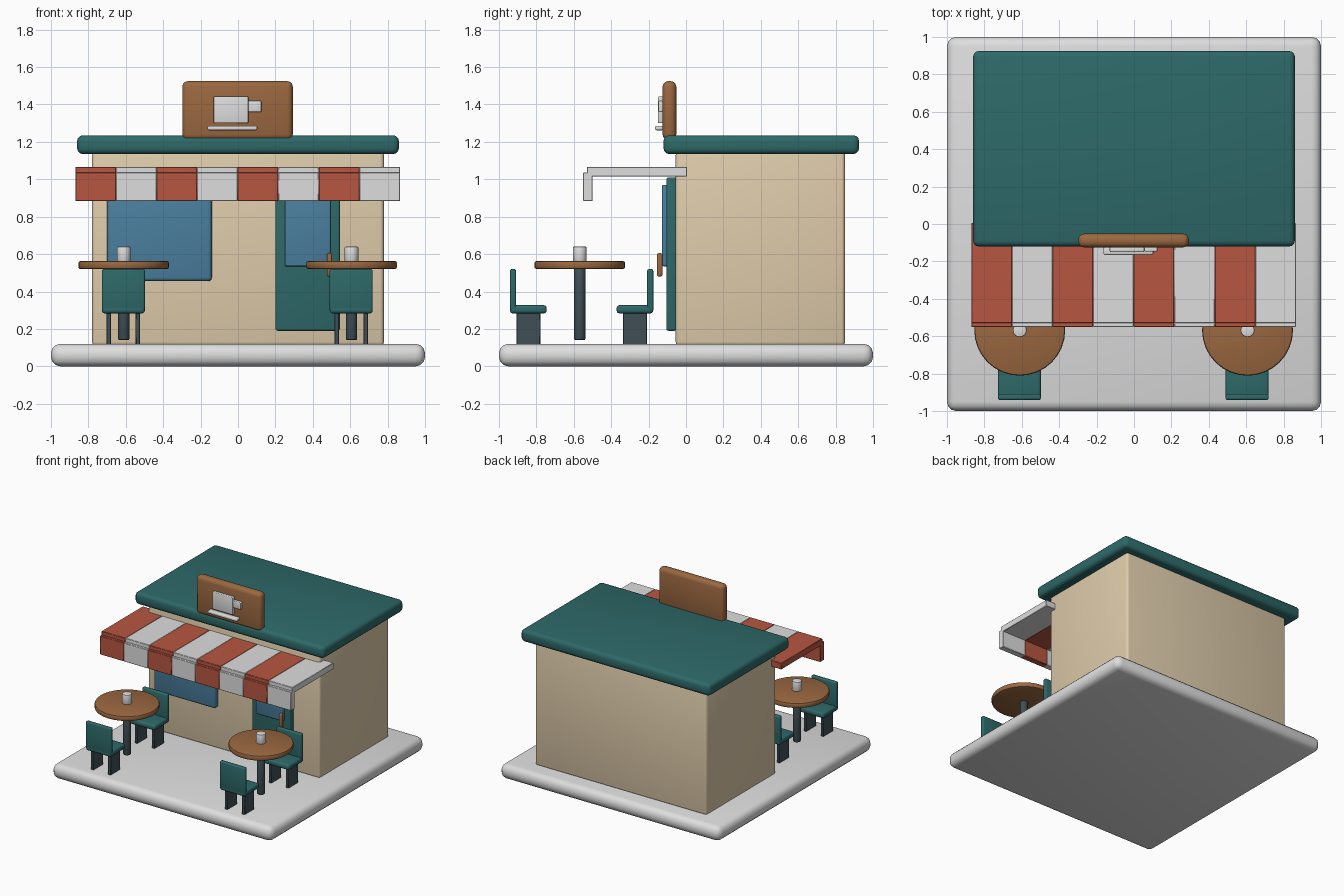
import bpy
import bmesh
from mathutils import Matrix, Vector
from math import radians

default = bpy.data.objects.get("Cube")
if default:
    bpy.data.objects.remove(default, do_unlink=True)


def material(name, *srgb):
    linear = [((c / 255 + 0.055) / 1.055) ** 2.4 for c in srgb] + [1.0]
    mat = bpy.data.materials.new(name)
    mat.use_nodes = True
    mat.diffuse_color = linear
    bsdf = mat.node_tree.nodes["Principled BSDF"]
    bsdf.inputs["Base Color"].default_value = linear
    bsdf.inputs["Roughness"].default_value = 0.8
    return mat


WHITE = material("white", 222, 222, 222)
TEAL = material("teal", 46, 105, 105)
BEIGE = material("beige", 223, 204, 171)
RED = material("red", 184, 86, 64)
BROWN = material("brown", 155, 104, 64)
BLUE = material("glass blue", 75, 128, 160)
DARK = material("dark grey", 64, 79, 86)


def finish(name, bm, mat):
    mesh = bpy.data.meshes.new(name)
    bm.to_mesh(mesh)
    bm.free()
    mesh.materials.append(mat)
    obj = bpy.data.objects.new(name, mesh)
    bpy.context.collection.objects.link(obj)
    bpy.ops.object.select_all(action="DESELECT")
    obj.select_set(True)
    bpy.context.view_layer.objects.active = obj
    bpy.ops.object.shade_smooth_by_angle(angle=radians(40))
    return obj


def box(name, mat, x, y, z, bevel=0.0, segments=3):
    """Rounded box spanning the (low, high) pairs x, y and z."""
    bm = bmesh.new()
    bmesh.ops.create_cube(bm, size=1)
    spans = (x, y, z)
    bm.transform(Matrix.Translation([sum(s) / 2 for s in spans])
                 @ Matrix.Diagonal([s[1] - s[0] for s in spans] + [1]))
    if bevel:
        bmesh.ops.bevel(bm, geom=bm.edges[:], offset=bevel, segments=segments,
                        profile=0.5, affect="EDGES")
    return finish(name, bm, mat)


def cylinder(name, mat, x, y, z, radius, bevel, sides=32):
    """Upright disc or post with softened rims."""
    bm = bmesh.new()
    bmesh.ops.create_cone(bm, cap_ends=True, segments=sides, radius1=radius,
                          radius2=radius, depth=z[1] - z[0])
    bm.transform(Matrix.Translation(Vector((x, y, sum(z) / 2))))
    rims = [e for e in bm.edges if abs(e.verts[0].co.z - e.verts[1].co.z) < 1e-5]
    bmesh.ops.bevel(bm, geom=rims, offset=bevel, segments=2, profile=0.5,
                    affect="EDGES")
    return finish(name, bm, mat)


# Pavement, walls and roof
box("pavement", WHITE, (-1, 1), (-1, 1), (0, 0.12), 0.05)
box("walls", BEIGE, (-0.78, 0.78), (-0.055, 0.85), (0.11, 1.15), 0.02)
box("roof", TEAL, (-0.86, 0.86), (-0.12, 0.925), (1.135, 1.235), 0.03)

# Window and door
box("shop_window", BLUE, (-0.70, -0.14), (-0.10, -0.04), (0.455, 0.98), 0.02)
box("door", TEAL, (0.20, 0.545), (-0.105, -0.05), (0.19, 1.01), 0.012)
box("door_glass", BLUE, (0.25, 0.495), (-0.128, -0.095), (0.535, 0.97), 0.008)
box("door_handle", BROWN, (0.475, 0.502), (-0.155, -0.125), (0.48, 0.605), 0.01)

# Sign board with a raised cup and saucer
box("sign_board", BROWN, (-0.298, 0.293), (-0.125, -0.052), (1.21, 1.525), 0.03)
box("sign_cup", WHITE, (-0.13, 0.055), (-0.15, -0.122), (1.30, 1.443), 0.006)
box("sign_cup_handle", WHITE, (0.055, 0.125), (-0.148, -0.122), (1.36, 1.42), 0.006)
box("sign_saucer", WHITE, (-0.163, 0.103), (-0.165, -0.122), (1.262, 1.286), 0.008)

# Striped awning: a flat strip and a hanging flap per stripe
STRIPES, LEFT, WIDTH = 8, -0.87, 0.217
for i in range(STRIPES):
    colour = WHITE if i % 2 else RED
    span = (LEFT + i * WIDTH, LEFT + (i + 1) * WIDTH)
    box(f"awning_strip_{i + 1}", colour, span, (-0.53, 0.005), (1.015, 1.067), 0.003, 1)
    box(f"awning_flap_{i + 1}", colour, span, (-0.55, -0.50), (0.883, 1.037), 0.003, 1)


def chair(name, x, y, back):
    """Chair centred on x, y; back is the y direction of its backrest."""
    outer = y + back * 0.098
    box(name + "_seat", TEAL, (x - 0.115, x + 0.115), (y - 0.098, y + 0.098),
        (0.283, 0.327), 0.015)
    box(name + "_backrest", TEAL, (x - 0.115, x + 0.115),
        tuple(sorted((outer, outer - back * 0.033))), (0.30, 0.52), 0.01)
    for side, label in ((-1, "right"), (1, "left")):
        leg = x + side * 0.078
        box(f"{name}_{label}_leg", DARK, (leg - 0.012, leg + 0.012),
            (y - 0.064, y + 0.064), (0.115, 0.29), 0.003, 1)


# Two tables, each with a cup and two facing chairs
for x, label in ((-0.611, "right"), (0.607, "left")):
    y = -0.568
    cylinder(label + "_table_top", BROWN, x, y, (0.52, 0.563), 0.243, 0.012)
    cylinder(label + "_table_post", DARK, x, y, (0.14, 0.53), 0.03, 0.008, 20)
    cylinder(label + "_table_cup", WHITE, x, y, (0.56, 0.64), 0.037, 0.006, 20)
    chair(label + "_front_chair", x - 0.002, -0.843, -1)
    chair(label + "_rear_chair", x - 0.002, -0.273, 1)
